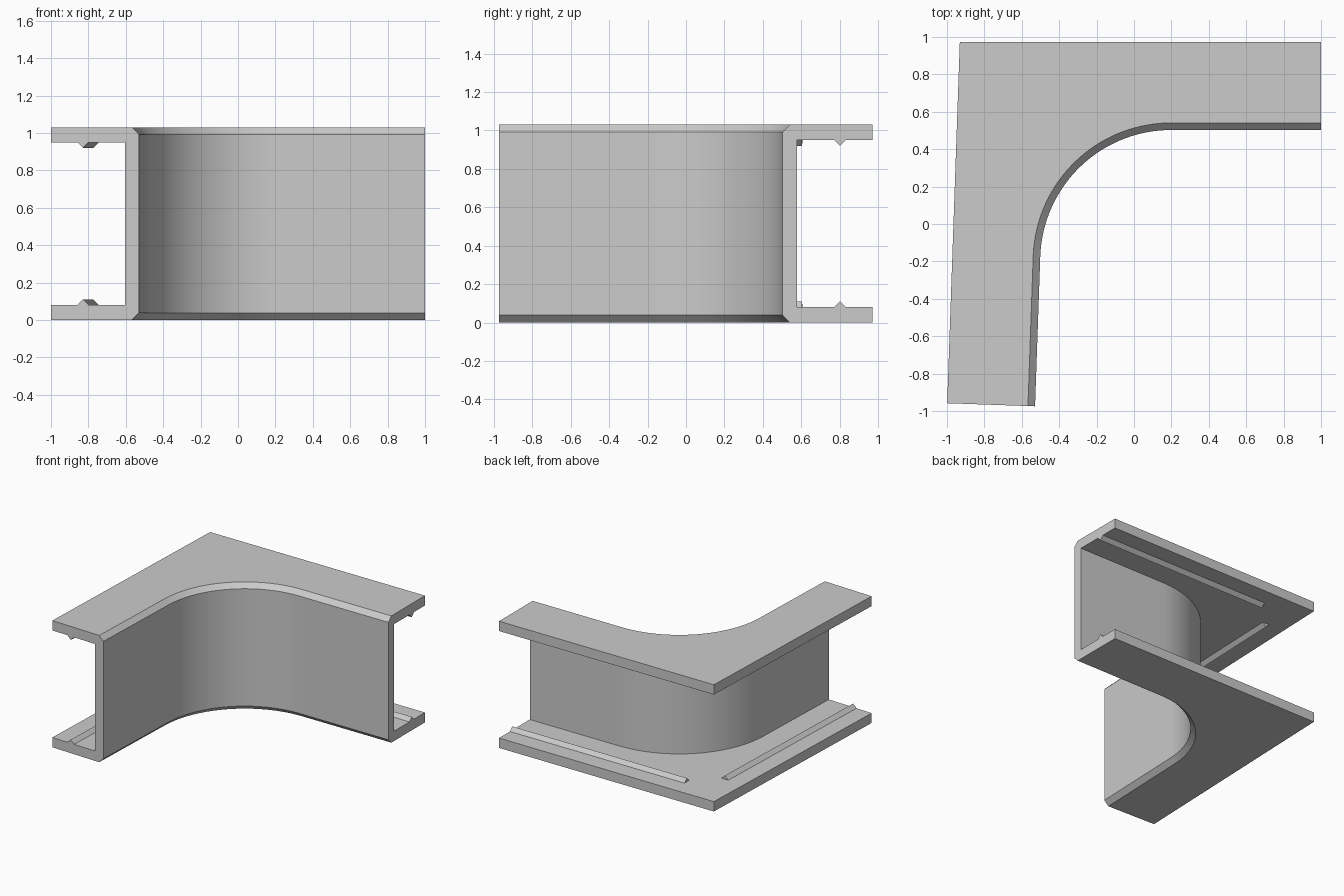
import bpy, bmesh, math
from mathutils import Vector

cube = bpy.data.objects.get("Cube")
if cube:
    bpy.data.objects.remove(cube)

CENTER = Vector((0.1985, -0.1975))   # centre of the bend
RADIUS, ARM = 0.70, 0.802            # front face radius, straight length
START, END = 178, 90                 # bend angles in degrees
STEPS = 44
DEPTH, HEIGHT = 0.47, 1.03
PLATE, WALL, BEVEL = 0.08, 0.075, 0.038

grey = bpy.data.materials.new("light grey")
grey.use_nodes = True
grey.diffuse_color = (0.6, 0.6, 0.6, 1)
grey.node_tree.nodes["Principled BSDF"].inputs["Base Color"].default_value = grey.diffuse_color


def ray(degrees):
    a = math.radians(degrees)
    return Vector((math.cos(a), math.sin(a)))


def finish(name, bm):
    bmesh.ops.recalc_face_normals(bm, faces=bm.faces)
    mesh = bpy.data.meshes.new(name)
    bm.to_mesh(mesh)
    bm.free()
    obj = bpy.data.objects.new(name, mesh)
    bpy.context.collection.objects.link(obj)
    mesh.materials.append(grey)
    return obj


def loft(bm, rings):
    """Skin closed rings of points and cap both ends."""
    loops = [[bm.verts.new(p) for p in ring] for ring in rings]
    n = len(loops[0])
    for a, b in zip(loops, loops[1:]):
        for i in range(n):
            j = (i + 1) % n
            bm.faces.new((a[i], a[j], b[j], b[i]))
    bm.faces.new(loops[0])
    bm.faces.new(loops[-1])


# Straight arms: outward normal and direction away from the bend
arms = {"left_leg": (ray(START), ray(START + 90)),
        "right_leg": (ray(END), ray(END - 90))}

# C-shaped section as (offset from front face, height)
lower = [(WALL, PLATE), (DEPTH, PLATE), (DEPTH, 0), (BEVEL, 0), (0, BEVEL)]
section = lower + [(u, HEIGHT - z) for u, z in reversed(lower)]


def bend_point(degrees, u):
    """The rear edge keeps a sharp corner, everything else follows the arc."""
    r = RADIUS + u
    if u == DEPTH:
        middle = (START + END) / 2
        side = START if degrees > middle else END
        r /= math.cos(math.radians(degrees - side))
    return CENTER + ray(degrees) * r


def arm_ring(name):
    normal, away = arms[name]
    return [(*(CENTER + normal * (RADIUS + u) + away * ARM), z) for u, z in section]


# Channel body
rings = [arm_ring("left_leg")]
for i in range(STEPS + 1):
    deg = START + (END - START) * i / STEPS
    rings.append([(*bend_point(deg, u), z) for u, z in section])
rings.append(arm_ring("right_leg"))
bm = bmesh.new()
loft(bm, rings)
bmesh.ops.dissolve_limit(bm, angle_limit=math.radians(0.1), verts=bm.verts, edges=bm.edges)
body = finish("corner_channel", bm)
bpy.context.view_layer.objects.active = body
body.select_set(True)
bpy.ops.object.shade_smooth_by_angle(angle=math.radians(20))
body.select_set(False)

# Triangular ribs inside both plates along each arm
RIB_LINE, RIB_LENGTH, RIB_SIZE, SINK = 0.30, 1.57, 0.03, 0.005
for name, (normal, away) in arms.items():
    for level, base, up in (("lower", PLATE, 1), ("upper", HEIGHT - PLATE, -1)):
        profile = [(-RIB_SIZE, 0), (0, RIB_SIZE), (RIB_SIZE, 0),
                   (RIB_SIZE, -SINK), (-RIB_SIZE, -SINK)]
        rings = []
        for along in (ARM, ARM - RIB_LENGTH):
            origin = CENTER + normal * (RADIUS + RIB_LINE) + away * along
            rings.append([(*(origin + normal * u), base + up * h) for u, h in profile])
        bm = bmesh.new()
        loft(bm, rings)
        finish(f"{name}_{level}_rib", bm)
